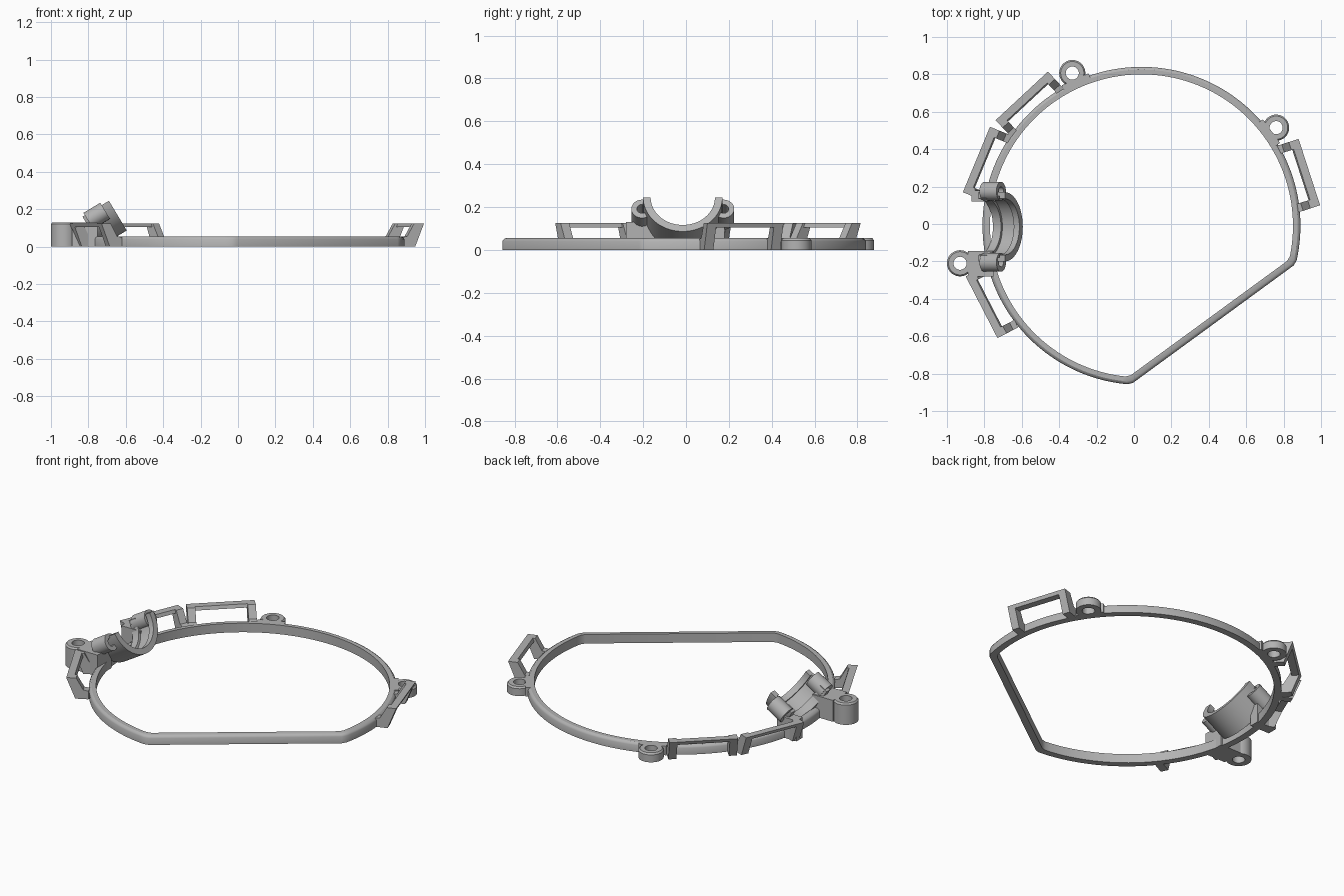
import bpy, bmesh, math
from mathutils import Vector

cube = bpy.data.objects.get("Cube")
if cube:
    bpy.data.objects.remove(cube, do_unlink=True)

grey = bpy.data.materials.new("plain_grey")
grey.use_nodes = True
grey.diffuse_color = (0.45, 0.45, 0.45, 1)
grey.node_tree.nodes["Principled BSDF"].inputs["Base Color"].default_value = grey.diffuse_color

CENTRE = Vector((0.04, -0.01, 0))
RADIUS, CHORD, HEIGHT = 0.85, 0.651, 0.055
CHORD_ANGLE = math.radians(-53.85)
UP = Vector((0, 0, 1))


def loft(name, rows, wrap=False):
    """Skin closed loops; join last to first when wrap, otherwise cap the ends."""
    bm = bmesh.new()
    grid = [[bm.verts.new(p) for p in row] for row in rows]
    n = len(rows[0])
    for i in range(len(rows) if wrap else len(rows) - 1):
        a, b = grid[i], grid[(i + 1) % len(rows)]
        for j in range(n):
            k = (j + 1) % n
            bm.faces.new((a[j], a[k], b[k], b[j]))
    if not wrap:
        bm.faces.new(grid[0])
        bm.faces.new(grid[-1])
    bmesh.ops.recalc_face_normals(bm, faces=bm.faces)
    mesh = bpy.data.meshes.new(name)
    bm.to_mesh(mesh)
    bm.free()
    mesh.materials.append(grey)
    obj = bpy.data.objects.new(name, mesh)
    bpy.context.collection.objects.link(obj)
    bpy.ops.object.select_all(action="DESELECT")
    obj.select_set(True)
    bpy.context.view_layer.objects.active = obj
    bpy.ops.object.shade_smooth_by_angle(angle=math.radians(30))
    return obj


def box(name, lo, hi):
    rows = [[(lo[0], lo[1], z), (hi[0], lo[1], z), (hi[0], hi[1], z), (lo[0], hi[1], z)]
            for z in (lo[2], hi[2])]
    return loft(name, rows)


def revolve(name, centre, axis, side, profile, start=0, sweep=360, steps=40):
    """Turn a closed (radius, along-axis) profile around an axis."""
    other = axis.cross(side)
    full = sweep == 360
    rows = []
    for i in range(steps if full else steps + 1):
        a = math.radians(start + sweep * i / steps)
        d = side * math.cos(a) + other * math.sin(a)
        rows.append([centre + d * r + axis * h for r, h in profile])
    return loft(name, rows, wrap=full)


def eyelet(name, x, y, height):
    profile = [(0.035, 0), (0.07, 0), (0.07, height - 0.01),
               (0.062, height), (0.035, height)]
    return revolve(name, Vector((x, y, 0)), UP, Vector((1, 0, 0)), profile)


# Round rim with one straight side and a softened upper outer edge
def outline(inset, z, steps=120):
    r, d = RADIUS - inset, CHORD - inset
    half = math.acos(d / r)
    trim = math.radians(1.2)
    a0 = CHORD_ANGLE + half + trim
    a1 = CHORD_ANGLE + 2 * math.pi - half - trim
    pts = []
    for i in range(steps + 1):
        a = a0 + (a1 - a0) * i / steps
        pts.append(CENTRE + Vector((r * math.cos(a), r * math.sin(a), z)))
    normal = Vector((math.cos(CHORD_ANGLE), math.sin(CHORD_ANGLE), 0))
    along = UP.cross(normal)
    for s in (-1, 1):
        pts.append(CENTRE + normal * d + along * s * (r * math.sin(half) - 0.015) + UP * z)
    return pts


rim_section = [(0, 0), (0, 0.04), (0.005, 0.049), (0.015, HEIGHT), (0.04, HEIGHT), (0.04, 0)]
loft("rim", [outline(i, z) for i, z in rim_section], wrap=True)


# Slanted rectangular loops standing out from the rim
def prism(name, origin, along, inward, section, t0, t1):
    loft(name, [[origin + along * t + inward * d + UP * z for d, z in section]
                for t in (t0, t1)])


def clip(name, p, q):
    p, q = Vector((*p, 0)), Vector((*q, 0))
    length = (q - p).length
    along = (q - p).normalized()
    inward = UP.cross(along)
    if inward.dot(CENTRE - p) < 0:
        inward = -inward
    bar = [(0, 0.125), (0.042, 0.125), (0.05, 0.105), (0.008, 0.105)]
    leg = [(0, 0.125), (0.055, 0.125), (0.095, HEIGHT), (0.125, 0.05), (0.125, 0), (0.05, 0)]
    prism(name + "_bar", p, along, inward, bar, 0, length)
    prism(name + "_leg_a", p, along, inward, leg, 0, 0.045)
    prism(name + "_leg_b", p, along, inward, leg, length - 0.045, length)


clip("back_right_clip", (-0.46, 0.815), (-0.74, 0.555))
clip("right_clip", (-0.77, 0.52), (-0.915, 0.17))
clip("front_right_clip", (-0.90, -0.28), (-0.73, -0.61))
clip("left_clip", (0.88, 0.455), (0.995, 0.10))

# Screw eyelets, each with a web into the rim
for name, x, y in (("back_eyelet", -0.33, 0.807), ("left_eyelet", 0.76, 0.515)):
    eyelet(name, x, y, HEIGHT)
    out = (Vector((x, y, 0)) - CENTRE).normalized()
    web = [(0.82, 0), (0.86, 0), (0.86, HEIGHT), (0.82, HEIGHT)]
    prism(name + "_web", CENTRE, UP.cross(out), out, web, -0.078, 0.078)

eyelet("tall_eyelet", -0.93, -0.21, 0.13)
box("tall_eyelet_block", (-0.888, -0.28, 0), (-0.75, -0.145, 0.13))
box("cradle_support", (-0.87, 0.12, 0), (-0.74, 0.18, 0.125))

# Tilted half-round cradle with a groove inside
tilt = math.radians(31)
axis = Vector((math.cos(tilt), 0, math.sin(tilt)))
side = Vector((0, 1, 0))
hub = Vector((-0.69, -0.015, 0.245))
cradle = [(0.15, 0), (0.185, 0), (0.185, -0.165), (0.15, -0.165), (0.15, -0.115),
          (0.165, -0.115), (0.165, -0.035), (0.15, -0.035)]
lift = axis.cross(side)
revolve("cradle", hub, axis, side, cradle, start=180, sweep=180)

# Small pierced ears on both flanks of the cradle
ear = [(0.024, -0.15), (0.05, -0.15), (0.05, -0.045), (0.024, -0.045)]
for name, s in (("cradle_ear_back", 1), ("cradle_ear_front", -1)):
    revolve(name, hub + side * 0.19 * s - lift * 0.035, axis, side, ear, steps=24)
